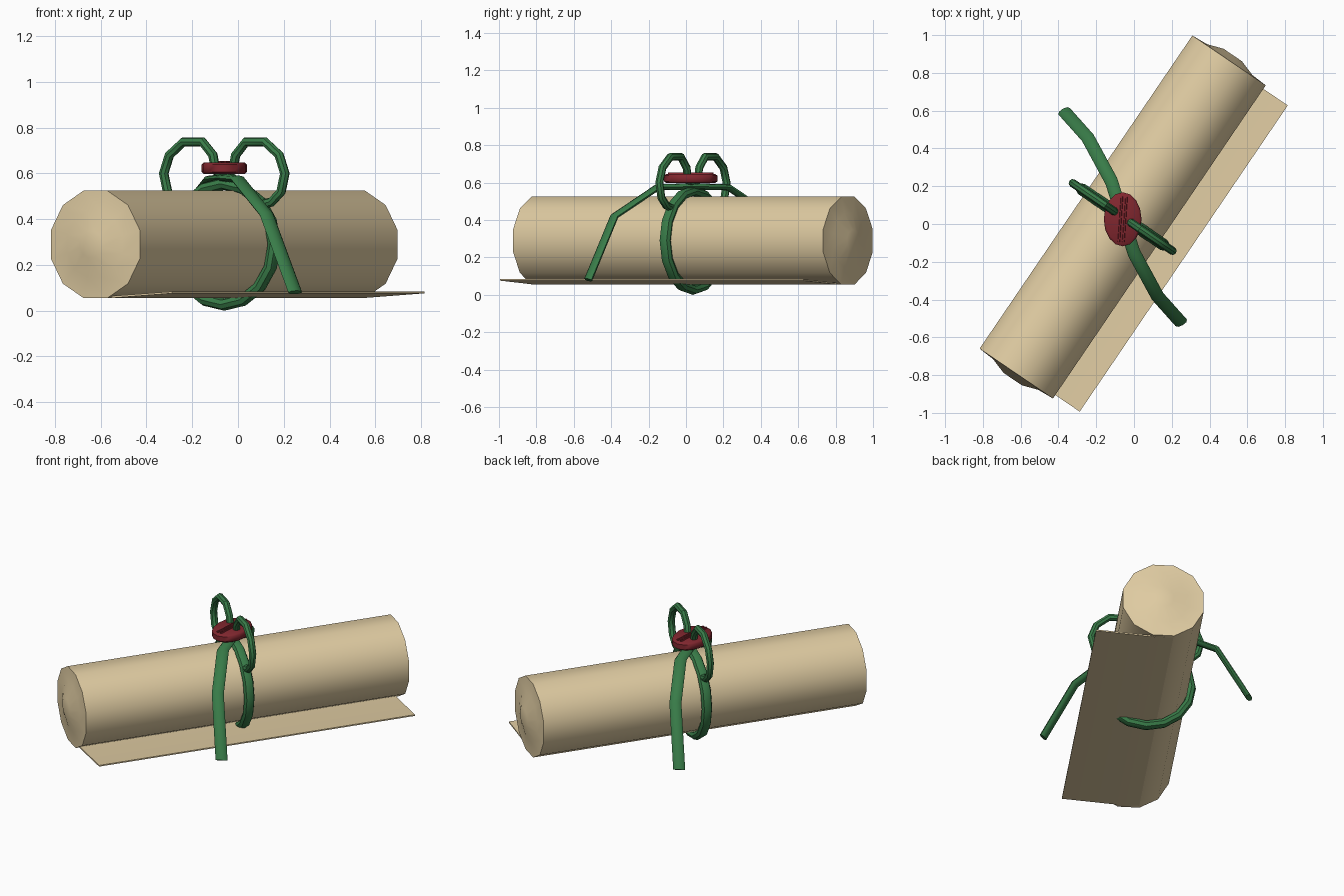
import bpy, bmesh, math
from mathutils import Vector, Matrix

if "Cube" in bpy.data.objects:
    bpy.data.objects.remove(bpy.data.objects["Cube"])

# Local frame: x across the scroll, y along it, z up
M = Matrix.Translation((-0.06, 0.037, 0)) @ Matrix.Rotation(math.radians(-34.2), 4, 'Z')


def material(name, color):
    m = bpy.data.materials.new(name)
    m.diffuse_color = (*color, 1)
    m.use_nodes = True
    m.node_tree.nodes["Principled BSDF"].inputs["Base Color"].default_value = m.diffuse_color
    return m


PAPER = material("parchment", (0.74, 0.60, 0.36))
GREEN = material("green_ribbon", (0.04, 0.20, 0.065))
RED = material("red_wax", (0.22, 0.02, 0.028))


def make(name, rings, mat, matrix=M, closed=False, angle=40):
    """Skin a list of vertex rings; open skins get end caps."""
    bm = bmesh.new()
    vs = [[bm.verts.new(matrix @ Vector(p)) for p in r] for r in rings]
    n = len(rings[0])
    count = len(vs)
    for i in range(count if closed else count - 1):
        a, b = vs[i], vs[(i + 1) % count]
        for k in range(n):
            bm.faces.new((a[k], a[(k + 1) % n], b[(k + 1) % n], b[k]))
    if not closed:
        bm.faces.new(vs[0][::-1])
        bm.faces.new(vs[-1])
    bmesh.ops.recalc_face_normals(bm, faces=bm.faces)
    me = bpy.data.meshes.new(name)
    bm.to_mesh(me)
    bm.free()
    ob = bpy.data.objects.new(name, me)
    bpy.context.collection.objects.link(ob)
    me.materials.append(mat)
    bpy.ops.object.select_all(action='DESELECT')
    ob.select_set(True)
    bpy.context.view_layer.objects.active = ob
    bpy.ops.object.shade_smooth_by_angle(angle=math.radians(angle))
    return ob


def ribbon(name, pts, side, half_w, half_t, matrix=M, closed=False, sides=8):
    """Sweep an elliptical section along pts; side is the width direction."""
    pts = [Vector(p) for p in pts]
    side = Vector(side).normalized()
    rings = []
    n = len(pts)
    for i, p in enumerate(pts):
        a = pts[(i - 1) % n] if closed or i > 0 else p
        b = pts[(i + 1) % n] if closed or i < n - 1 else p
        up = (b - a).normalized().cross(side).normalized()
        rings.append([p + side * half_w * math.cos(t) + up * half_t * math.sin(t)
                      for t in (2 * math.pi * k / sides for k in range(sides))])
    return make(name, rings, GREEN, matrix, closed)


# Rolled sheet: twelve-sided, with slightly domed ends
def roll_ring(r, y):
    return [(r * math.cos(t), y, 0.29 + r * math.sin(t))
            for t in (math.radians(15 + 30 * k) for k in range(12))]


half = [(0.243, 1.002), (0.15, 1.008), (0.06, 1.037)]
profile = [(r, -y) for r, y in half[::-1]] + half
make("rolled_sheet", [roll_ring(r, y) for r, y in profile], PAPER)

# Loose flap of the sheet
make("sheet_flap", [[(-0.06, y, 0.055), (0.063, y, 0.055), (0.391, y, 0.076),
                     (0.391, y, 0.084), (0.063, y, 0.064), (-0.06, y, 0.064)]
                    for y in (-0.98, 0.98)], PAPER)

# Ribbon band around the roll
band = [(0.264 * math.cos(t), 0, 0.291 + 0.264 * math.sin(t))
        for t in (2 * math.pi * k / 16 for k in range(16))]
ribbon("ribbon_band", band, (0, 1, 0), 0.032, 0.027, closed=True)

# Bow loops, mirrored across the knot
loop = [(0.0, 0.595), (0.045, 0.61), (0.06, 0.68), (0.115, 0.738), (0.215, 0.738),
        (0.29, 0.68), (0.32, 0.60), (0.30, 0.52), (0.25, 0.475), (0.20, 0.465)]
for s, tag in ((1, "right"), (-1, "left")):
    ribbon("bow_loop_" + tag, [(s * x, 0, z) for x, z in loop],
           (0, 1, 0), 0.022, 0.021)

# Ribbon tails, turned half way round the knot
C = Matrix.Translation((-0.06, 0.037, 0))
tail = [(0, 0, 0.58), (0.06, -0.19, 0.575), (0.185, -0.42, 0.42), (0.31, -0.56, 0.08)]
for a, tag in ((0, "front"), (math.pi, "back")):
    ribbon("ribbon_tail_" + tag, tail, (0.87, 0.49, 0), 0.035, 0.017,
           C @ Matrix.Rotation(a, 4, 'Z'))


# Oval wax seal with softened rims and a raised double ridge
def oval(scale, z, n=16):
    return [(0.1 * scale * math.cos(2 * math.pi * k / n),
             0.143 * scale * math.sin(2 * math.pi * k / n), z) for k in range(n)]


S = Matrix.Translation((-0.06, 0.025, 0))
make("wax_seal", [oval(0.9, 0.597), oval(1, 0.607), oval(1, 0.638), oval(0.9, 0.647)],
     RED, S, angle=50)
for s, tag in ((1, "right"), (-1, "left")):
    x = s * 0.012
    make("seal_ridge_" + tag,
         [[(x - 0.008, y, 0.64), (x + 0.008, y, 0.64), (x + 0.004, y, 0.654), (x - 0.004, y, 0.654)]
          for y in (-0.12, 0.12)], RED, S @ Matrix.Rotation(math.radians(-4), 4, 'Z'))
